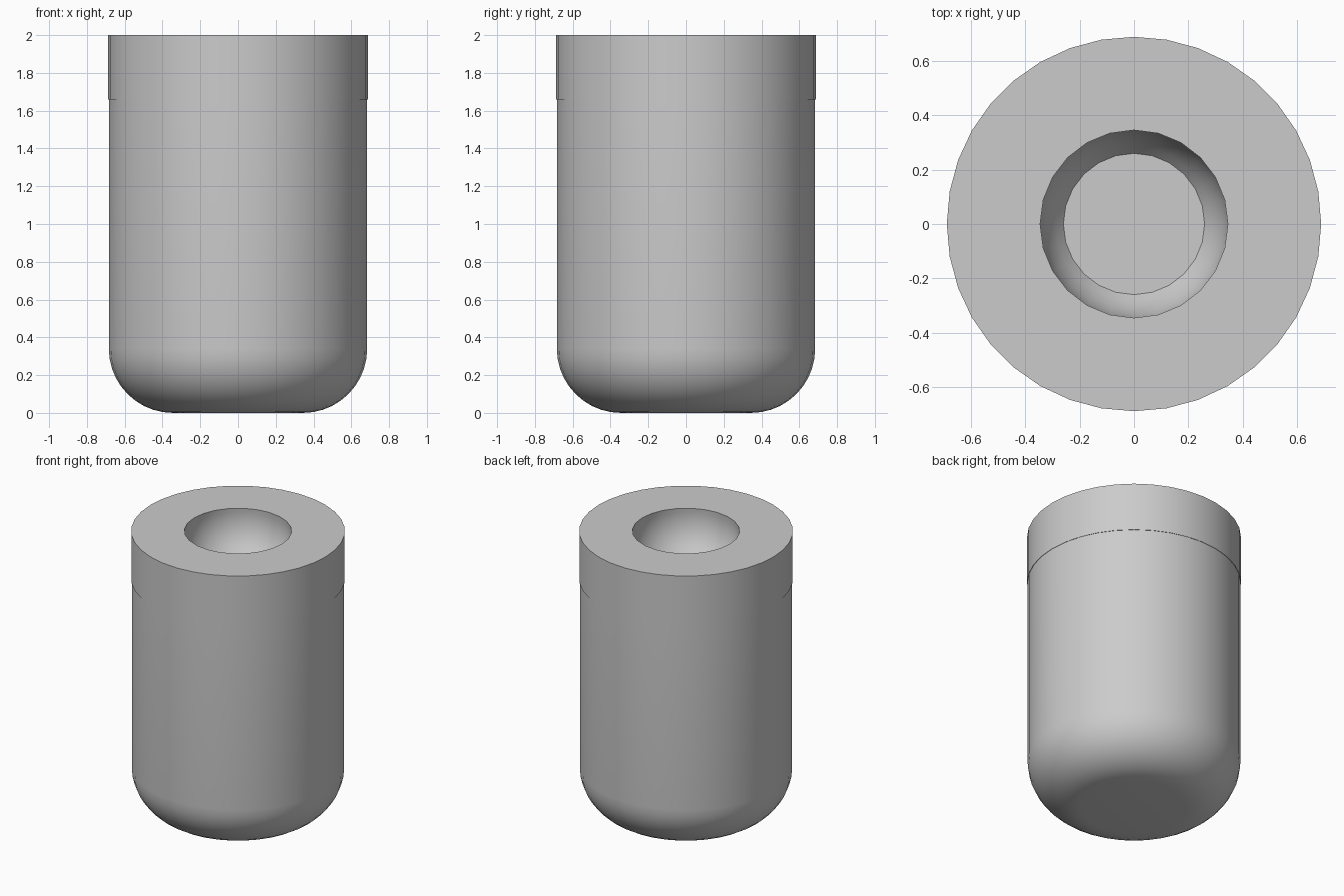
import bpy, bmesh
from math import sin, cos, pi, sqrt

if "Cube" in bpy.data.objects:
    bpy.data.objects.remove(bpy.data.objects["Cube"])


def lathe(name, profile, sides):
    """Closed solid of revolution; profile is (radius, z) from bottom to top."""
    bm = bmesh.new()
    rings = []
    for r, z in profile:
        rings.append([bm.verts.new((r * cos(2 * pi * i / sides),
                                    r * sin(2 * pi * i / sides), z))
                      for i in range(sides)])
    for low, high in zip(rings, rings[1:]):
        for i in range(sides):
            j = (i + 1) % sides
            bm.faces.new((low[i], low[j], high[j], high[i]))
    bm.faces.new(rings[0][::-1])
    bm.faces.new(rings[-1])
    bmesh.ops.recalc_face_normals(bm, faces=bm.faces)
    mesh = bpy.data.meshes.new(name)
    bm.to_mesh(mesh)
    bm.free()
    obj = bpy.data.objects.new(name, mesh)
    bpy.context.collection.objects.link(obj)
    return obj


def smooth(obj):
    bpy.ops.object.select_all(action='DESELECT')
    obj.select_set(True)
    bpy.context.view_layer.objects.active = obj
    bpy.ops.object.shade_smooth_by_angle(angle=pi / 6)


SEAM, TOP = 1.66, 2.0

# Body with a large rounded bottom edge
R, fillet, steps = 0.684, 0.34, 10
profile = [(R - fillet + fillet * sin(a), fillet - fillet * cos(a))
           for a in (pi / 2 * k / steps for k in range(steps + 1))]
body = lathe("body", profile + [(R, SEAM)], 36)
smooth(body)

# Upper collar, a hair wider than the body
collar = lathe("collar", [(0.687, SEAM), (0.687, TOP)], 36)

# Bowl-shaped recess with a flat floor
bowl_r, centre, floor = 0.348, 1.952, 1.72
levels = [floor + (TOP - floor) * k / 8 for k in range(9)]
bowl = [(sqrt(bowl_r ** 2 - (z - centre) ** 2), z) for z in levels]
cutter = lathe("recess_cutter", bowl + [(0.345, TOP + 0.1)], 24)
cutter.hide_render = True
smooth(cutter)

cut = collar.modifiers.new("recess", 'BOOLEAN')
cut.operation = 'DIFFERENCE'
cut.solver = 'EXACT'
cut.object = cutter
bpy.context.view_layer.objects.active = collar
bpy.ops.object.modifier_apply(modifier=cut.name)
bpy.data.objects.remove(cutter)
smooth(collar)
